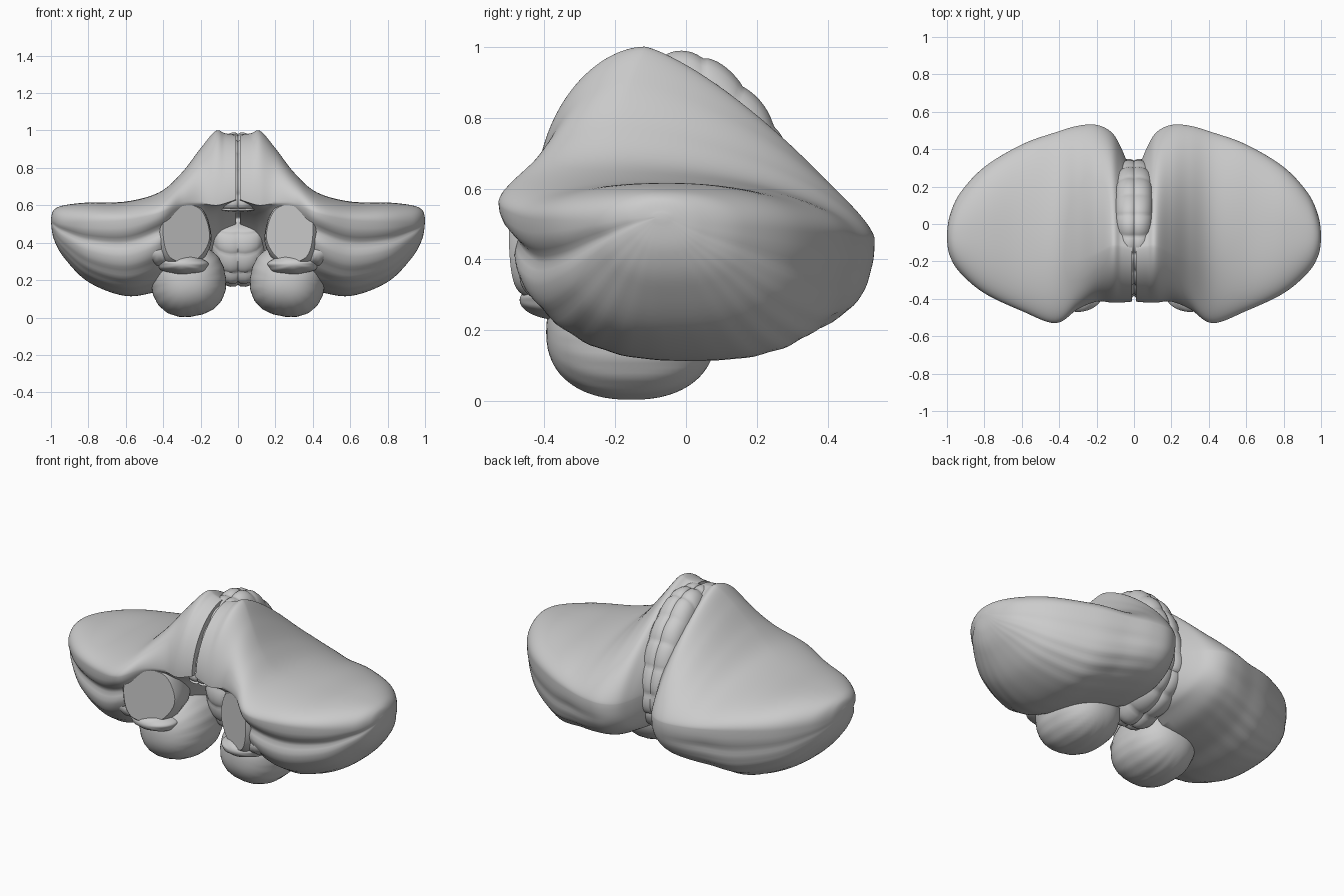
import bpy, bmesh, math
from mathutils import Vector

if "Cube" in bpy.data.objects:
    bpy.data.objects.remove(bpy.data.objects["Cube"])


def spline(rows, steps, closed=False):
    """Smooth curve through rows of any width."""
    n, out = len(rows), []
    for i in range(n if closed else n - 1):
        ids = [i - 1, i, i + 1, i + 2]
        a, b, c, d = [rows[k % n] if closed else rows[min(max(k, 0), n - 1)] for k in ids]
        for s in range(steps):
            t = s / steps
            out.append([0.5 * (2 * q + (r - p) * t + (2 * p - 5 * q + 4 * r - u) * t * t
                               + (3 * q - p - 3 * r + u) * t ** 3)
                        for p, q, r, u in zip(a, b, c, d)])
    if not closed:
        out.append(list(rows[-1]))
    return out


def finish(name, bm, mirror, angle=45):
    bmesh.ops.recalc_face_normals(bm, faces=bm.faces)
    me = bpy.data.meshes.new(name)
    bm.to_mesh(me)
    bm.free()
    ob = bpy.data.objects.new(name, me)
    bpy.context.collection.objects.link(ob)
    bpy.ops.object.select_all(action='DESELECT')
    ob.select_set(True)
    bpy.context.view_layer.objects.active = ob
    bpy.ops.object.shade_smooth_by_angle(angle=math.radians(angle))
    if mirror:
        ob.modifiers.new("mirror", 'MIRROR')
    return ob


def loft(name, rings, mirror=True, angle=45):
    bm = bmesh.new()
    vs = [[bm.verts.new(p) for p in ring] for ring in rings]
    n = len(vs[0])
    for a, b in zip(vs, vs[1:]):
        for i in range(n):
            j = (i + 1) % n
            bm.faces.new((a[i], a[j], b[j], b[i]))
    bm.faces.new(vs[0])
    bm.faces.new(vs[-1])
    return finish(name, bm, mirror, angle)


def ellipsoid(name, centre, radii, tilt=0.0, ripple=0.0, waves=20, power=2.0):
    bm = bmesh.new()
    bmesh.ops.create_uvsphere(bm, u_segments=64, v_segments=40, radius=1)
    for v in bm.verts:
        k = 1 + ripple * math.sin(waves * math.atan2(v.co.z, v.co.x)) * (1 - v.co.y ** 2)
        k /= sum(abs(c) ** power for c in v.co) ** (1 / power)
        x, y, z = (v.co[i] * radii[i] * k for i in range(3))
        x, z = x * math.cos(tilt) - z * math.sin(tilt), x * math.sin(tilt) + z * math.cos(tilt)
        v.co = Vector(centre) + Vector((x, y, z))
    return finish(name, bm, True)


# Hemisphere: front-to-back slices from the midline out to the side tip
# x, front y, back y, front rim z, back rim z, peak y, z, bottom y, z, roundness x3
slices = [
    (.012, -.415, .27, .63, .50, -.13, .975, .08, .32, 1.85, 1.3, .75),
    (.07, -.42, .41, .61, .47, -.12, .985, .08, .25, 1.85, 1.3, .75),
    (.12, -.42, .49, .60, .46, -.12, .997, .06, .22, 1.85, 1.3, .8),
    (.20, -.415, .53, .61, .46, -.16, .905, .05, .18, 1.85, 1.35, 1.1),
    (.30, -.455, .525, .61, .46, -.20, .775, .03, .16, 1.9, 1.5, 1.5),
    (.42, -.53, .49, .56, .46, -.20, .67, .0, .14, 1.9, 1.7, 2.0),
    (.60, -.465, .425, .52, .47, -.10, .62, .0, .115, 2.2, 2.1, 2.5),
    (.80, -.37, .305, .51, .48, -.05, .615, -.03, .19, 2.3, 2.2, 2.5),
    (.93, -.26, .165, .51, .49, -.07, .60, -.06, .32, 2.2, 2.2, 2.2),
    (.985, -.17, .045, .52, .50, -.07, .575, -.07, .42, 2.1, 2.1, 2.1),
    (1.0, -.09, -.05, .52, .52, -.07, .53, -.07, .51, 2, 2, 2)]


def slice_ring(row, n=30):
    x, yf, yb, zf, zb, yp, zp, yo, zo, p1, p2, p3 = row
    quads = [(yf, zf, yp, zp, p1, False), (yb, zb, yp, zp, p2, True),
             (yb, zb, yo, zo, 2.8, False), (yf, zf, yo, zo, p3, True)]
    ring = []
    lateral = min(1, max(0, (x - .15) / .3))
    for q, (yr, zr, yc, zc, p, back) in enumerate(quads):
        for i in range(n):
            t = i / n * math.pi / 2
            if back:
                t = math.pi / 2 - t
            y = yc + (yr - yc) * abs(math.cos(t)) ** (2 / p)
            z = zr + (zc - zr) * abs(math.sin(t)) ** (2 / p)
            k = 1.0
            if q > 1:
                # horizontal fissure and the fine leaf ridges below it
                depth = .09 if q == 3 else .025
                k -= depth * lateral * math.exp(-((t - .24) / .11) ** 2)
                k += .005 * lateral * math.sin(t * 26) * math.sin(2 * t)
            my, mz = (yf + yb) / 2, (zf + zb) / 2
            ring.append((x, my + (y - my) * k, mz + (z - mz) * k))
    return ring


loft("hemisphere", [slice_ring(r) for r in spline(slices, 7)])

# Vermis: lobed C-shaped midline body with a central groove
profile = [(-.39, .58), (-.385, .68), (-.31, .84), (-.20, .945), (-.08, .985), (.06, .975),
           (.20, .86), (.29, .71), (.345, .52), (.33, .36), (.22, .23), (.02, .165),
           (-.09, .20), (-.15, .32), (-.15, .45), (-.08, .53), (-.20, .56), (-.34, .57)]
outline = spline(profile, 14, True)
cy, cz = .05, .61
rings = []
for x, s in [(-.15, .62), (-.125, .84), (-.10, .93), (-.07, .975), (-.04, .995), (-.012, .99), (0, .97),
             (.012, .99), (.04, .995), (.07, .975), (.10, .93), (.125, .84), (.15, .62)]:
    ring = []
    for i, (y, z) in enumerate(outline):
        k = s * (.965 + .04 * abs(math.sin(i / len(outline) * math.pi * 22)) ** .6)
        w = 1 if z < .5 else .75
        ring.append((x * w, cy + (y - cy) * k, cz + (z - cz) * k))
    rings.append(ring)
loft("vermis", rings, mirror=False)

# Cut peduncle stalk: flat slanted face turned towards the midline
cut = spline([(.21, .585), (.30, .605), (.385, .57), (.40, .44), (.37, .33),
              (.29, .295), (.21, .32), (.155, .41), (.165, .51)], 6, True)
rings = []
for s, dx, dy, dz in [(1, 0, 0, 0), (1.07, .003, .012, 0), (1.2, .015, .07, -.01),
                      (1.2, .04, .16, -.015), (.95, .06, .26, -.01)]:
    rings.append([(.28 + (x - .28) * s + dx, -.37 - (x - .14) * .5 + dy,
                   .45 + (z - .45) * s + dz) for x, z in cut])
loft("peduncle", rings, angle=35)

# Tonsil, and flocculus lobules beneath and beside the stalk
ellipsoid("tonsil", (.265, -.155, .195), (.2, .24, .19), -.15, .006, 20, 2.3)
ellipsoid("flocculus", (.43, -.37, .35), (.09, .10, .07), .5, .03, 9)
ellipsoid("flocculus_lobule", (.30, -.35, .285), (.14, .12, .055), .05, .03, 7)
